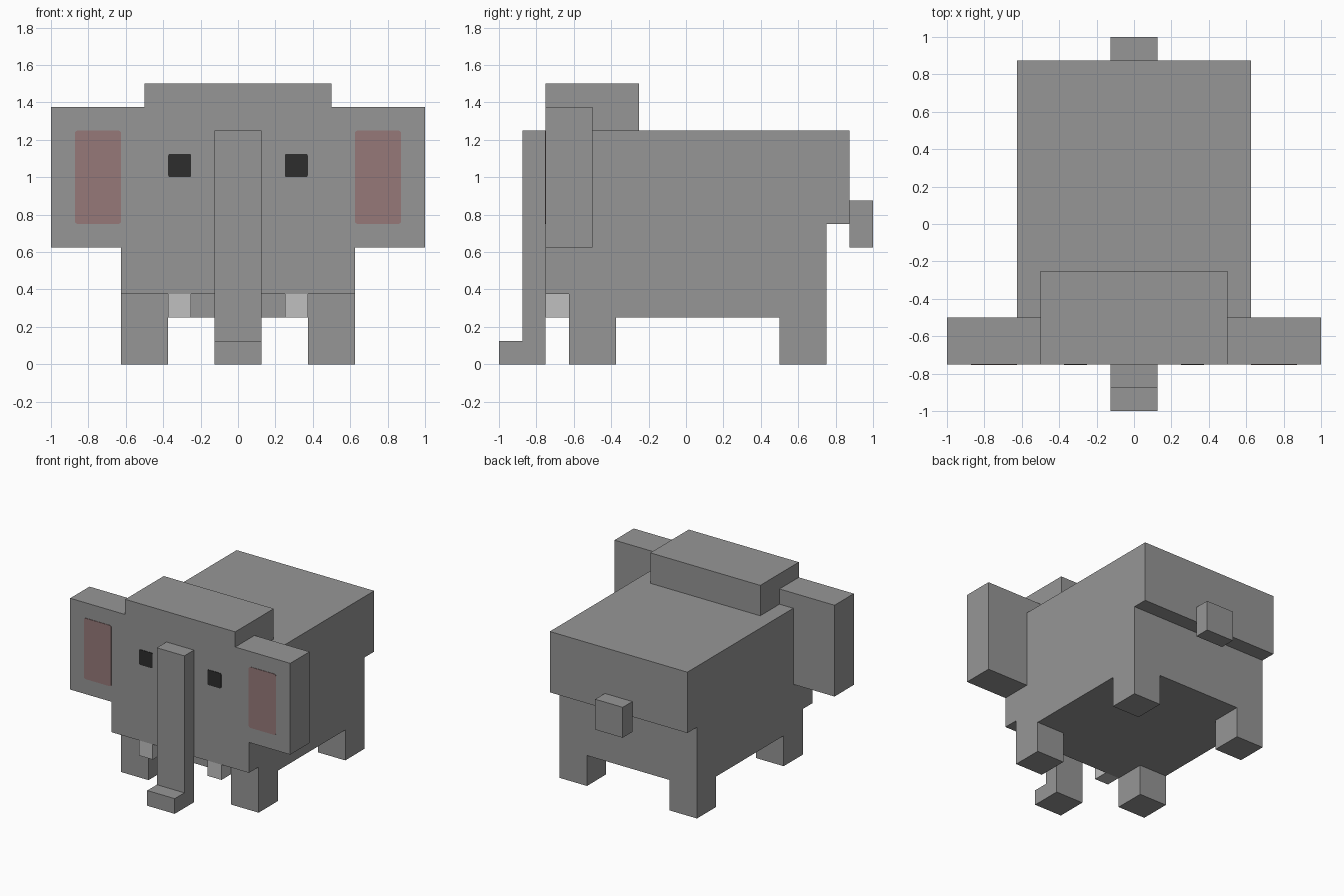
import bpy, bmesh, math
from mathutils import Vector

if "Cube" in bpy.data.objects:
    bpy.data.objects.remove(bpy.data.objects["Cube"])


def material(name, rgb):
    m = bpy.data.materials.new(name)
    m.diffuse_color = (*rgb, 1)
    m.use_nodes = True
    m.node_tree.nodes["Principled BSDF"].inputs["Base Color"].default_value = m.diffuse_color
    return m


GREY = material("grey skin", (0.305, 0.305, 0.305))
PINK = material("inner ear pink", (0.305, 0.19, 0.19))
DARK = material("eye dark", (0.026, 0.026, 0.026))
IVORY = material("tusk light grey", (0.527, 0.527, 0.527))


def prism(name, profile, axis, lo, hi, mat):
    """Extrude a 2D profile along x (profile is y,z) or y (profile is x,z)."""
    def place(a, b, c):
        return Vector((c, a, b)) if axis == "x" else Vector((a, c, b))
    bm = bmesh.new()
    face = bm.faces.new([bm.verts.new(place(a, b, lo)) for a, b in profile])
    ext = bmesh.ops.extrude_face_region(bm, geom=[face], use_keep_orig=True)
    moved = [v for v in ext["geom"] if isinstance(v, bmesh.types.BMVert)]
    bmesh.ops.translate(bm, verts=moved, vec=place(0, 0, hi - lo))
    bmesh.ops.recalc_face_normals(bm, faces=bm.faces)
    mesh = bpy.data.meshes.new(name)
    bm.to_mesh(mesh)
    bm.free()
    mesh.materials.append(mat)
    obj = bpy.data.objects.new(name, mesh)
    bpy.context.collection.objects.link(obj)
    return obj


def rect(a0, a1, b0, b1):
    return [(a0, b0), (a1, b0), (a1, b1), (a0, b1)]


def box(name, x, y, z, mat=GREY):
    return prism(name, rect(*y, *z), "x", min(x), max(x), mat)


def rounded(a0, a1, b0, b1, r=0.016):
    """Rectangle outline with small rounded corners."""
    centres = [(a1 - r, b1 - r), (a0 + r, b1 - r), (a0 + r, b0 + r), (a1 - r, b0 + r)]
    return [(cx + r * math.cos(math.radians(90 * i + 30 * k)),
             cz + r * math.sin(math.radians(90 * i + 30 * k)))
            for i, (cx, cz) in enumerate(centres) for k in range(4)]


# Body with face overhang and rump overhang
prism("body", [(-0.75, 1.25), (-0.75, 0.375), (-0.625, 0.375), (-0.625, 0.25),
               (0.75, 0.25), (0.75, 0.75), (0.875, 0.75), (0.875, 1.25)],
      "x", -0.625, 0.625, GREY)

# Crown of the head
box("head_top", (-0.5, 0.5), (-0.75, -0.25), (1.25, 1.5))

# Trunk with upturned tip
prism("trunk", [(-0.75, 0), (-0.75, 1.25), (-0.875, 1.25), (-0.875, 0.125),
                (-1, 0.125), (-1, 0)], "x", -0.125, 0.125, GREY)

# Tail
box("tail", (-0.125, 0.125), (0.875, 1), (0.625, 0.875))

# Paired parts
for side, s in (("left", -1), ("right", 1)):
    # Ear steps over the top edge of the body
    ear = [(0.625, 0.625), (1, 0.625), (1, 1.375), (0.5, 1.375), (0.5, 1.25), (0.625, 1.25)]
    prism(f"{side}_ear", [(s * x, z) for x, z in ear], "y", -0.75, -0.5, GREY)
    inner = rounded(0.625, 0.872, 0.75, 1.25)
    prism(f"{side}_inner_ear", [(s * x, z) for x, z in inner], "y", -0.754, -0.75, PINK)
    eye = rounded(0.25, 0.373, 1.0, 1.125, 0.01)
    prism(f"{side}_eye", [(s * x, z) for x, z in eye], "y", -0.754, -0.75, DARK)
    box(f"{side}_tusk", (s * 0.25, s * 0.375), (-0.75, -0.625), (0.25, 0.375), IVORY)
    for end, y in (("front", -0.625), ("back", 0.5)):
        box(f"{end}_{side}_leg", (s * 0.375, s * 0.625), (y, y + 0.25), (0, 0.25))
